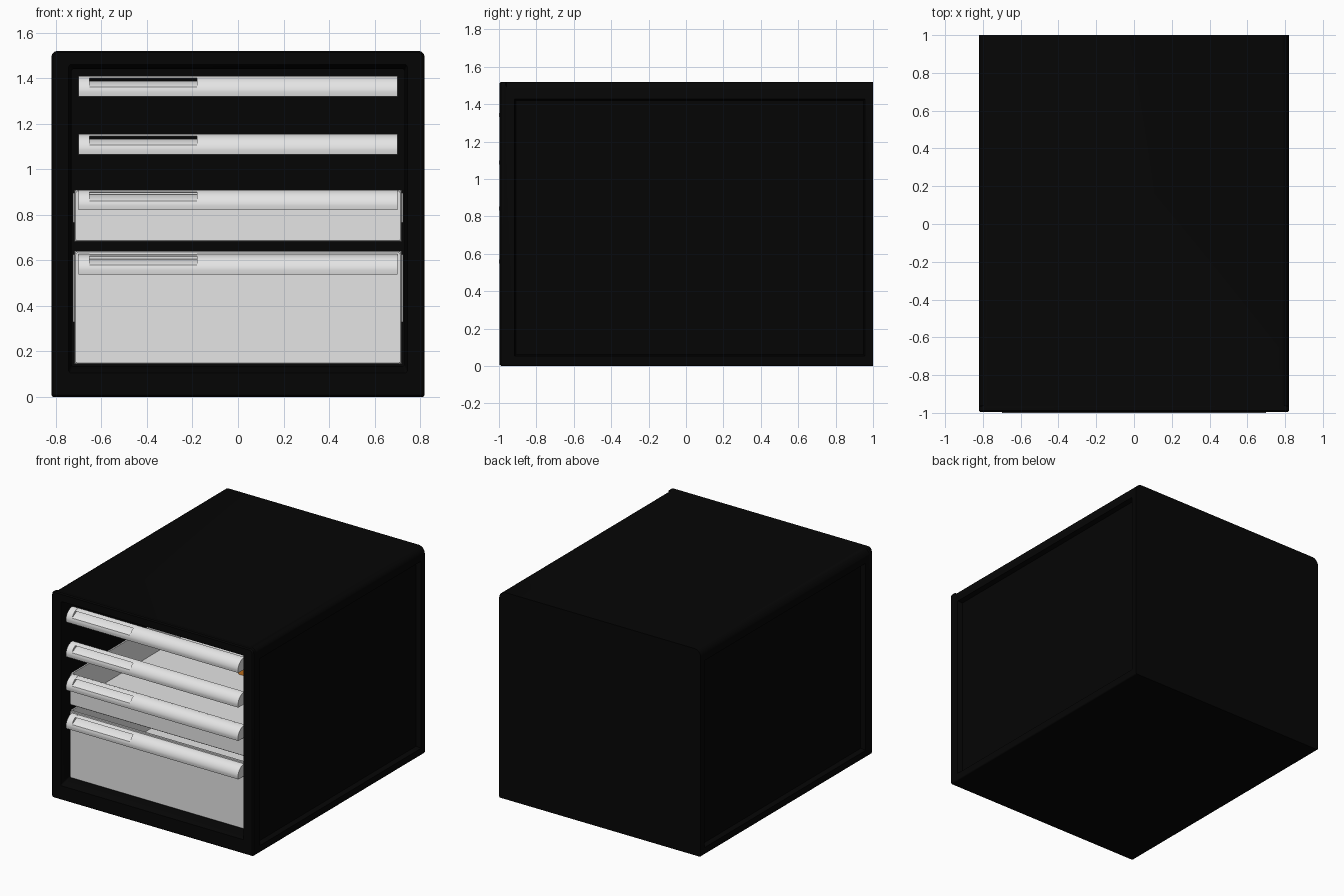
import bpy, bmesh, math

if "Cube" in bpy.data.objects:
    bpy.data.objects.remove(bpy.data.objects["Cube"])


def material(name, rgb):
    m = bpy.data.materials.new(name)
    m.diffuse_color = (*rgb, 1)
    m.use_nodes = True
    m.node_tree.nodes["Principled BSDF"].inputs["Base Color"].default_value = m.diffuse_color
    return m


BLACK = material("matte black", (0.0016, 0.0016, 0.0016))
GREY = material("light grey", (0.78, 0.78, 0.78))
ORANGE = material("orange", (0.8, 0.25, 0.02))


def finish(name, bm, mat):
    bmesh.ops.recalc_face_normals(bm, faces=bm.faces)
    me = bpy.data.meshes.new(name)
    bm.to_mesh(me)
    bm.free()
    ob = bpy.data.objects.new(name, me)
    bpy.context.collection.objects.link(ob)
    me.materials.append(mat)
    bpy.ops.object.select_all(action='DESELECT')
    ob.select_set(True)
    bpy.context.view_layer.objects.active = ob
    bpy.ops.object.shade_smooth_by_angle(angle=math.radians(30))
    return ob


def add_box(bm, x0, x1, y0, y1, z0, z1):
    vs = bmesh.ops.create_cube(bm, size=1)["verts"]
    for v in vs:
        v.co = ((x0 + x1) / 2 + v.co.x * (x1 - x0),
                (y0 + y1) / 2 + v.co.y * (y1 - y0),
                (z0 + z1) / 2 + v.co.z * (z1 - z0))


def rounded_outline(w, z0, z1, r_bottom, r_top, n=6):
    """Points (x, z) of a rounded rectangle, starting at the lower right."""
    pts = []
    for cx, cz, r, a0 in ((w, z0, r_bottom, -90), (w, z1, r_top, 0),
                          (-w, z1, r_top, 90), (-w, z0, r_bottom, 180)):
        ox = cx - math.copysign(r, cx)
        oz = cz + r if cz == z0 else cz - r
        for i in range(n + 1):
            a = math.radians(a0 + 90 * i / n)
            pts.append((ox + r * math.cos(a), oz + r * math.sin(a)))
    return pts


def loft(bm, rings):
    """Join rings of vertices with quads."""
    for a, b in zip(rings, rings[1:]):
        for i in range(len(a)):
            j = (i + 1) % len(a)
            bm.faces.new((a[i], a[j], b[j], b[i]))


def extrude_profile(bm, x0, x1, profile):
    """Solid bar along x from a (y, z) profile."""
    ends = [[bm.verts.new((x, y, z)) for y, z in profile] for x in (x0, x1)]
    loft(bm, ends)
    for e in ends:
        bm.faces.new(e)


# Cabinet shell: outer skin, bevelled opening and hollow inside
bm = bmesh.new()
sections = [(1.0, 0.82, 0, 1.52, 0.01, 0.05),
            (-0.96, 0.82, 0, 1.52, 0.01, 0.05),
            (-0.965, 0.82, 0, 1.52, 0.01, 0.028),
            (-0.988, 0.82, 0, 1.52, 0.01, 0.028),
            (-0.996, 0.813, 0.007, 1.513, 0.01, 0.025),
            (-0.996, 0.744, 0.105, 1.46, 0.01, 0.01),
            (-0.93, 0.732, 0.135, 1.44, 0.01, 0.01),
            (0.95, 0.732, 0.135, 1.44, 0.01, 0.01)]
rings = [[bm.verts.new((x, y, z)) for x, z in rounded_outline(w, z0, z1, rb, rt)]
         for y, w, z0, z1, rb, rt in sections]
loft(bm, rings)
bm.faces.new(rings[0])
bm.faces.new(rings[-1])
bmesh.ops.recalc_face_normals(bm, faces=bm.faces)
# Recessed side panels
sides = [f for f in bm.faces if abs(f.normal.x) > 0.99 and f.calc_area() > 1
         and abs(f.calc_center_median().x) > 0.8]
bmesh.ops.inset_individual(bm, faces=sides, thickness=0.06, depth=0)
bmesh.ops.inset_individual(bm, faces=sides, thickness=0.012, depth=-0.035)
finish("cabinet_shell", bm, BLACK)


# Open-topped drawer boxes
def drawer(name, z0, z1):
    bm = bmesh.new()
    t, w, y0, y1 = 0.012, 0.718, -0.93, 0.85
    # Front with chamfered corners and edges
    rings = [[bm.verts.new((x, y, z)) for x, z in
              rounded_outline(w - c, z0 + c, z1 - c, 0.008, 0.014, 3)]
             for y, c in ((y0, 0.004), (y0 + 0.004, 0), (y0 + t, 0))]
    loft(bm, rings)
    bm.faces.new(rings[0])
    bm.faces.new(rings[-1])
    add_box(bm, -w, w, y1 - t, y1, z0, z1)
    add_box(bm, -w, w, y0 + t, y1 - t, z0, z0 + t)
    for s in (-1, 1):
        xs = sorted((s * w, s * (w - t)))
        add_box(bm, *xs, y0 + t, y1 - t, z0 + t, z1)
        # Side runner
        xs = sorted((s * w, s * (w + 0.008)))
        add_box(bm, *xs, y0 + 0.02, y1, z1 - 0.63 * (z1 - z0), z1 - 0.015)
    finish(name, bm, GREY)


drawer("middle_drawer", 0.682, 0.91)
drawer("bottom_drawer", 0.145, 0.64)


# Curved handle rails with a grip slot cut near the left end
def handle(name, top):
    bm = bmesh.new()
    y_back, y_front, h = -0.925, -1.0, 0.09
    full = [(y_back, top - h), (y_front + 0.004, top - h)]
    for i in range(11):
        a = math.radians(90 * i / 10)
        full.append((y_back + (y_front - y_back) * math.cos(a),
                     top - 0.07 + 0.07 * math.sin(a)))
    # Slot section: curve stops at the slot, then a sloping floor
    slot = [p for p in full if p[1] < top - 0.044]
    slot += [(-0.99, top - 0.043), (-0.95, top - 0.021), (y_back, top - 0.021)]
    # Thin lip above the slot
    lip = [(-0.962, top - 0.009), (-0.952, top - 0.005), (y_back, top),
           (y_back, top - 0.005), (-0.955, top - 0.011)]
    extrude_profile(bm, -0.70, -0.652, full)
    extrude_profile(bm, -0.652, -0.18, slot)
    extrude_profile(bm, -0.652, -0.18, lip)
    extrude_profile(bm, -0.18, 0.70, full)
    finish(name, bm, GREY)


for i, top in enumerate((1.41, 1.155, 0.91, 0.627)):
    handle("handle_%d" % (i + 1), top)

# Small orange box lying in the middle drawer
bm = bmesh.new()
add_box(bm, -0.06, 0.2, 0.09, 0.22, 0.694, 0.74)
finish("small_box", bm, ORANGE)
